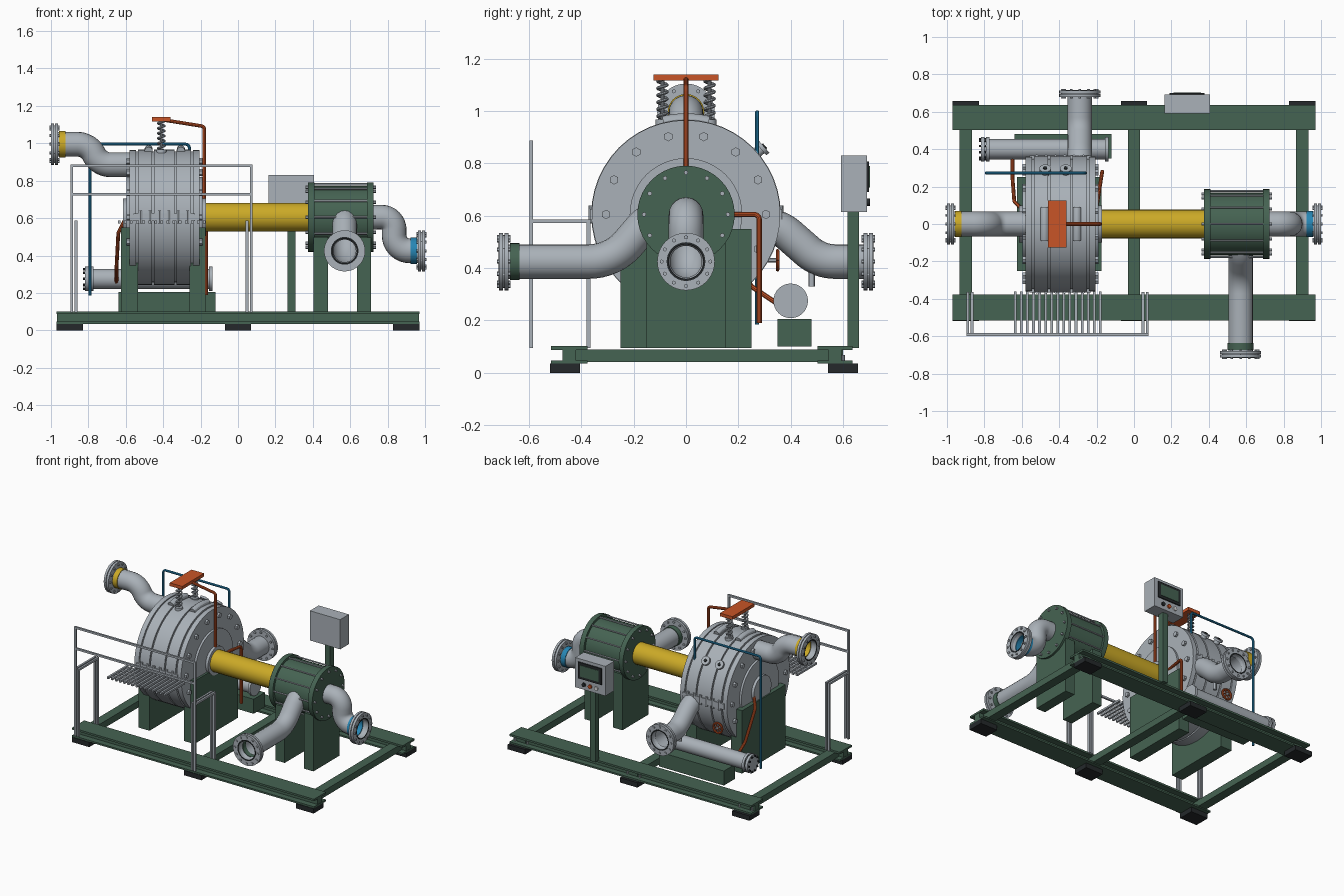
import bpy, bmesh, math
from mathutils import Vector, Matrix

if "Cube" in bpy.data.objects:
    bpy.data.objects.remove(bpy.data.objects["Cube"])

ZC = 0.605  # shaft height


def material(name, rgb):
    m = bpy.data.materials.new(name)
    m.diffuse_color = (*rgb, 1)
    m.use_nodes = True
    m.node_tree.nodes["Principled BSDF"].inputs["Base Color"].default_value = m.diffuse_color
    return m


STEEL = material("steel_grey", (0.40, 0.44, 0.48))
GREEN = material("machine_green", (0.060, 0.125, 0.085))
YELLOW = material("guard_yellow", (0.60, 0.40, 0.02))
ORANGE = material("safety_orange", (0.58, 0.09, 0.02))
BLUE = material("water_blue", (0.02, 0.24, 0.46))
DARK = material("rubber_black", (0.018, 0.022, 0.024))
WHITE = material("button_white", (0.75, 0.75, 0.75))


def finish(bm, name, mat):
    me = bpy.data.meshes.new(name)
    bm.to_mesh(me)
    bm.free()
    me.materials.append(mat)
    ob = bpy.data.objects.new(name, me)
    bpy.context.collection.objects.link(ob)
    return ob


def boxes(name, mat, *spans):
    """Each span is (x0, x1, y0, y1, z0, z1)."""
    bm = bmesh.new()
    for x0, x1, y0, y1, z0, z1 in spans:
        m = Matrix.Translation(((x0 + x1) / 2, (y0 + y1) / 2, (z0 + z1) / 2))
        bmesh.ops.create_cube(bm, size=1, matrix=m @ Matrix.Diagonal((x1 - x0, y1 - y0, z1 - z0, 1)))
    return finish(bm, name, mat)


def cyls(name, mat, ends, r, sides=32):
    """Solid cylinders between pairs of points."""
    bm = bmesh.new()
    for a, b in ends:
        a, b = Vector(a), Vector(b)
        d = b - a
        m = Matrix.Translation((a + b) / 2) @ d.to_track_quat('Z', 'Y').to_matrix().to_4x4()
        bmesh.ops.create_cone(bm, cap_ends=True, segments=sides, radius1=r, radius2=r,
                              depth=d.length, matrix=m)
    return finish(bm, name, mat)


def lathe(name, mat, origin, axis, profile, sides=40, closed=True):
    """Revolve (distance along axis, radius) points about an axis."""
    rot = Vector(axis).to_track_quat('Z', 'Y').to_matrix()
    bm = bmesh.new()
    rings = []
    for d, r in profile:
        rings.append([bm.verts.new(Vector(origin) + rot @ Vector(
            (r * math.cos(i * math.tau / sides), r * math.sin(i * math.tau / sides), d)))
            for i in range(sides)])
    pairs = list(zip(rings, rings[1:])) + ([(rings[-1], rings[0])] if closed else [])
    for a, b in pairs:
        for i in range(sides):
            j = (i + 1) % sides
            bm.faces.new((a[i], a[j], b[j], b[i]))
    if not closed:
        bm.faces.new(rings[0])
        bm.faces.new(rings[-1])
    bmesh.ops.recalc_face_normals(bm, faces=bm.faces)
    return finish(bm, name, mat)


def bolts(name, mat, center, axis, ring, n, r, length):
    """Ring of hex bolts; each shank is centred on the given plane."""
    ax = Vector(axis)
    rot = ax.to_track_quat('Z', 'Y').to_matrix()
    ends = []
    for i in range(n):
        a = i * math.tau / n
        p = Vector(center) + rot @ Vector((ring * math.cos(a), ring * math.sin(a), 0))
        ends.append((p - ax * length / 2, p + ax * length / 2))
    return cyls(name, mat, ends, r, 6)


def rounded(points, rad):
    """Polyline with its corners replaced by circular arcs."""
    p = [Vector(q) for q in points]
    out = [p[0]]
    for a, b, c in zip(p, p[1:], p[2:]):
        u, v = (a - b).normalized(), (c - b).normalized()
        turn = math.pi - u.angle(v)
        t = min(rad * math.tan(turn / 2), (a - b).length * 0.5, (c - b).length * 0.5)
        s, e, w = b + u * t, b + v * t, math.cos(turn / 2)
        for k in range(9):
            f = k / 8
            k0, k1, k2 = (1 - f) ** 2, 2 * f * (1 - f) * w, f * f
            out.append((s * k0 + b * k1 + e * k2) / (k0 + k1 + k2))
    return out + [p[-1]]


def tube(name, mat, points, r, rad=0.0, caps=True, res=6):
    pts = rounded(points, rad) if rad else [Vector(q) for q in points]
    cu = bpy.data.curves.new(name, 'CURVE')
    cu.dimensions = '3D'
    cu.bevel_depth, cu.bevel_resolution, cu.use_fill_caps = r, res, caps
    sp = cu.splines.new('POLY')
    sp.points.add(len(pts) - 1)
    for q, v in zip(sp.points, pts):
        q.co = (*v, 1)
    cu.materials.append(mat)
    ob = bpy.data.objects.new(name, cu)
    bpy.context.collection.objects.link(ob)
    bpy.ops.object.select_all(action='DESELECT')
    ob.select_set(True)
    bpy.context.view_layer.objects.active = ob
    bpy.ops.object.convert(target='MESH')


def process_pipe(name, points, rad, out, band=None):
    """Large flanged pipe; the flange is at the last point, facing out."""
    end, out = Vector(points[-1]), Vector(out)
    tube(name, STEEL, points, 0.066, rad, caps=False, res=8)
    lathe(name + "_flange", STEEL, end, out, [(0, 0.072), (0, 0.11), (-0.016, 0.11), (-0.016, 0.1),
          (-0.021, 0.1), (-0.021, 0.11), (-0.037, 0.11), (-0.037, 0.06)])
    lathe(name + "_gasket", DARK, end, out, [(0.001, 0.066), (0.001, 0.074), (-0.01, 0.074), (-0.01, 0.066)])
    bolts(name + "_flange_bolts", STEEL, end - out * 0.019, out, 0.093, 12, 0.008, 0.052)
    if band:
        lathe(name + "_band", band, end, out, [(-0.042, 0.06), (-0.042, 0.07), (-0.078, 0.07), (-0.078, 0.06)])


# Skid frame: I-beam rails, cross members, rubber feet
for side, y0, y1 in (("front", -0.515, -0.377), ("back", 0.502, 0.637)):
    ym = (y0 + y1) / 2
    boxes(side + "_rail", GREEN, (-0.97, 0.97, y0, y1, 0.088, 0.102), (-0.97, 0.97, y0, y1, 0.035, 0.047),
          (-0.968, 0.968, ym - 0.025, ym + 0.025, 0.047, 0.088))
boxes("cross_members", GREEN, *[(x - 0.033, x + 0.033, -0.47, 0.6, 0.042, 0.09) for x in (-0.9, 0, 0.9)])
feet = [(x, y) for x in (-0.9, 0, 0.9) for y in (-0.462, 0.6)]
boxes("feet", DARK, *[(x - 0.07, x + 0.07, y - 0.057, y + 0.057, 0, 0.035) for x, y in feet])
cyls("foot_bolts", STEEL, [((x + s, y, 0.03), (x + s, y, 0.068)) for x, y in feet for s in (-0.05, 0.05)], 0.007, 8)

# Pedestals
boxes("turbine_pedestals", GREEN, (-0.625, -0.535, -0.25, 0.25, 0.095, 0.55), (-0.26, -0.175, -0.25, 0.25, 0.095, 0.55))
boxes("pump_pedestals", GREEN, (0.405, 0.48, -0.15, 0.15, 0.095, 0.5), (0.635, 0.71, -0.15, 0.15, 0.095, 0.5))
boxes("cooler_plinth", GREEN, (-0.64, -0.12, 0.35, 0.48, 0.1, 0.205))

# Turbine casing with raised bands, end flanges and stepped covers
prof = [(-0.19, 0.1), (-0.19, 0.215), (-0.205, 0.215), (-0.205, 0.36), (-0.24, 0.36), (-0.24, 0.35)]
for a, b in ((-0.25, -0.33), (-0.34, -0.45), (-0.46, -0.535)):
    prof += [(a, 0.35), (a, 0.362), (b, 0.362), (b, 0.35)]
prof += [(-0.545, 0.35), (-0.545, 0.36), (-0.58, 0.36), (-0.58, 0.215), (-0.595, 0.215), (-0.595, 0.1)]
lathe("turbine_casing", STEEL, (0, 0, ZC), (1, 0, 0), prof, 48, False)
cyls("turbine_hub", STEEL, [((-0.615, 0, ZC), (-0.17, 0, ZC))], 0.1)
for x, n in ((-0.205, "inner"), (-0.58, "outer")):
    bolts(n + "_casing_bolts", STEEL, (x, 0, ZC), (1, 0, 0), 0.305, 14, 0.018, 0.03)
boxes("casing_split_flange", STEEL, (-0.56, -0.23, -0.367, 0.367, ZC - 0.02, ZC + 0.02))
cyls("split_flange_bolts", STEEL, [((-0.52 + i * 0.05, y, ZC - 0.035), (-0.52 + i * 0.05, y, ZC + 0.035))
     for i in range(6) for y in (-0.362, 0.362)], 0.01, 6)

# Rounded pads and inspection ports on the casing
for i, x in enumerate((-0.478, -0.305)):
    arc = [(x, 0.364 * math.sin(a), ZC + 0.364 * math.cos(a)) for a in [k * 0.03 for k in range(-8, 9)]]
    tube("casing_top_pad_%d" % i, STEEL, arc, 0.022, res=4)
for i, x in enumerate((-0.475, -0.365)):
    d = Vector((0, math.cos(math.radians(41)), math.sin(math.radians(41))))
    c = Vector((x, 0, ZC))
    cyls("inspection_port_%d" % i, STEEL, [(c + d * 0.34, c + d * 0.385)], 0.02, 20)
    cyls("inspection_cover_%d" % i, STEEL, [(c + d * 0.38, c + d * 0.395)], 0.031, 24)
    cyls("inspection_nut_%d" % i, DARK, [(c + d * 0.39, c + d * 0.4)], 0.012, 6)

# Shaft guard
cyls("shaft_guard", YELLOW, [((-0.18, 0, ZC), (0.4, 0, ZC))], 0.077, 24)

# Pump
lathe("pump_casing", GREEN, (0, 0, ZC), (1, 0, 0), [(0.375, 0.07), (0.375, 0.186), (0.41, 0.186), (0.41, 0.168),
      (0.69, 0.168), (0.69, 0.186), (0.725, 0.186), (0.725, 0.06)], 40, False)
for x, n in ((0.377, "inner"), (0.722, "outer")):
    bolts(n + "_pump_bolts", STEEL, (x, 0, ZC), (1, 0, 0), 0.16, 12, 0.009, 0.03)
bolts("pump_flange_nuts", STEEL, (0.55, 0, ZC), (1, 0, 0), 0.176, 12, 0.006, 0.31)

# Large process pipes
process_pipe("pump_inlet", [(0.7, 0, ZC), (0.835, 0, ZC), (0.835, 0, 0.425), (1.0, 0, 0.425)], 0.09, (1, 0, 0), BLUE)
process_pipe("pump_outlet", [(0.57, 0, 0.6), (0.57, -0.13, 0.6), (0.57, -0.28, 0.425), (0.57, -0.715, 0.425)],
             0.2, (0, -1, 0), GREEN)
process_pipe("turbine_inlet", [(-0.55, 0, 0.885), (-0.74, 0, 0.885), (-0.80, 0, 0.995), (-1.0, 0, 0.995)],
             0.1, (-1, 0, 0), YELLOW)
process_pipe("turbine_outlet", [(-0.29, 0.2, 0.565), (-0.29, 0.35, 0.565), (-0.29, 0.51, 0.425), (-0.29, 0.715, 0.425)],
             0.16, (0, 1, 0))
cyls("outlet_drain", STEEL, [((-0.29, 0.48, 0.33), (-0.29, 0.48, 0.42))], 0.012, 12)

# Oil cooler
cyls("oil_cooler", STEEL, [((-0.8, 0.4, 0.275), (-0.14, 0.4, 0.275))], 0.054)
cyls("cooler_flanges", STEEL, [((a, 0.4, 0.275), (a + 0.018, 0.4, 0.275)) for a in (-0.818, -0.79, -0.155)], 0.066)
bolts("cooler_bolts", DARK, (-0.8, 0.4, 0.275), (1, 0, 0), 0.055, 10, 0.007, 0.056)

# Spring-loaded trip plate and springs
boxes("trip_plate", ORANGE, (-0.46, -0.36, -0.125, 0.125, 1.117, 1.14))
for n, y in (("front", -0.09), ("back", 0.09)):
    coil = [(-0.41 + 0.018 * math.cos(a), y + 0.018 * math.sin(a), 0.96 + 0.16 * k / 72)
            for k in range(73) for a in [k * math.tau / 12]]
    tube(n + "_spring", STEEL, coil, 0.006, res=2)
    cyls(n + "_spring_rod", STEEL, [((-0.41, y, 0.94), (-0.41, y, 1.12))], 0.007, 10)
    cyls(n + "_spring_seat", STEEL, [((-0.41, y, 0.93), (-0.41, y, 0.967))], 0.027, 20)

# Small bore lines
tube("trip_line", ORANGE, [(-0.4, 0, 1.125), (-0.18, 0, 1.09), (-0.18, 0, 0.68)], 0.01, 0.02, res=3)
tube("oil_drain_line", ORANGE, [(-0.2, 0.09, ZC), (-0.17, 0.28, ZC), (-0.17, 0.28, 0.19)], 0.01, 0.02, res=3)
tube("oil_feed_line", ORANGE, [(-0.6, 0.08, 0.6), (-0.64, 0.12, 0.52), (-0.65, 0.25, 0.33), (-0.65, 0.37, 0.25)],
     0.01, 0.03, res=3)
tube("cooling_line", BLUE, [(-0.79, 0.272, 0.185), (-0.79, 0.272, 0.995), (-0.26, 0.272, 0.995), (-0.26, 0.272, 0.82)],
     0.008, 0.02, res=3)

# Valve handwheel
wheel = [(-0.5 + 0.036 * math.cos(k * math.tau / 24), 0.35, 0.43 + 0.036 * math.sin(k * math.tau / 24)) for k in range(25)]
tube("handwheel_rim", ORANGE, wheel, 0.007, res=2)
cyls("handwheel_spokes", ORANGE, [(wheel[k], wheel[k + 12]) for k in (0, 4, 8)], 0.004, 8)
cyls("handwheel_stem", STEEL, [((-0.5, 0.28, 0.43), (-0.5, 0.358, 0.43))], 0.009, 12)

# Walkway slats, legs and handrail
boxes("walkway_slats", STEEL, *[(x - 0.007, x + 0.007, -0.585, -0.36, 0.572, 0.586)
      for x in [-0.635 + i * 0.0325 for i in range(15)]])
for n, x, s in (("left", -0.888, 1), ("right", 0.07, -1)):
    for k, xx in enumerate((x, x + s * 0.022)):
        top = 0.885 if k == 0 else 0.585
        boxes("%s_walkway_leg_%d" % (n, k), STEEL, (xx - 0.007, xx + 0.007, -0.598, -0.584, 0.095, top),
              (xx - 0.007, xx + 0.007, -0.38, -0.364, 0.095, 0.572),
              (xx - 0.007, xx + 0.007, -0.598, -0.364, 0.572, 0.586))
boxes("handrails", STEEL, *[(-0.895, 0.077, -0.598, -0.584, z - 0.007, z + 0.007) for z in (0.88, 0.728)])

# Control panel on its post, with screen and buttons
boxes("panel_post", GREEN, (0.265, 0.307, 0.617, 0.66, 0.095, 0.62))
boxes("panel_box", STEEL, (0.162, 0.405, 0.592, 0.692, 0.615, 0.83))
boxes("screen_bezel", DARK, (0.19, 0.377, 0.69, 0.7, 0.69, 0.808))
boxes("screen", GREEN, (0.21, 0.357, 0.698, 0.703, 0.708, 0.79))
for i, m in enumerate((WHITE, ORANGE, DARK)):
    x = 0.233 + i * 0.05
    cyls("panel_button_%d" % i, m, [((x, 0.69, 0.652), (x, 0.702, 0.652))], 0.014, 16)

# Smooth round surfaces, keep hard edges
bpy.ops.object.select_all(action='SELECT')
bpy.context.view_layer.objects.active = bpy.data.objects["turbine_casing"]
bpy.ops.object.shade_smooth_by_angle(angle=math.radians(30))
